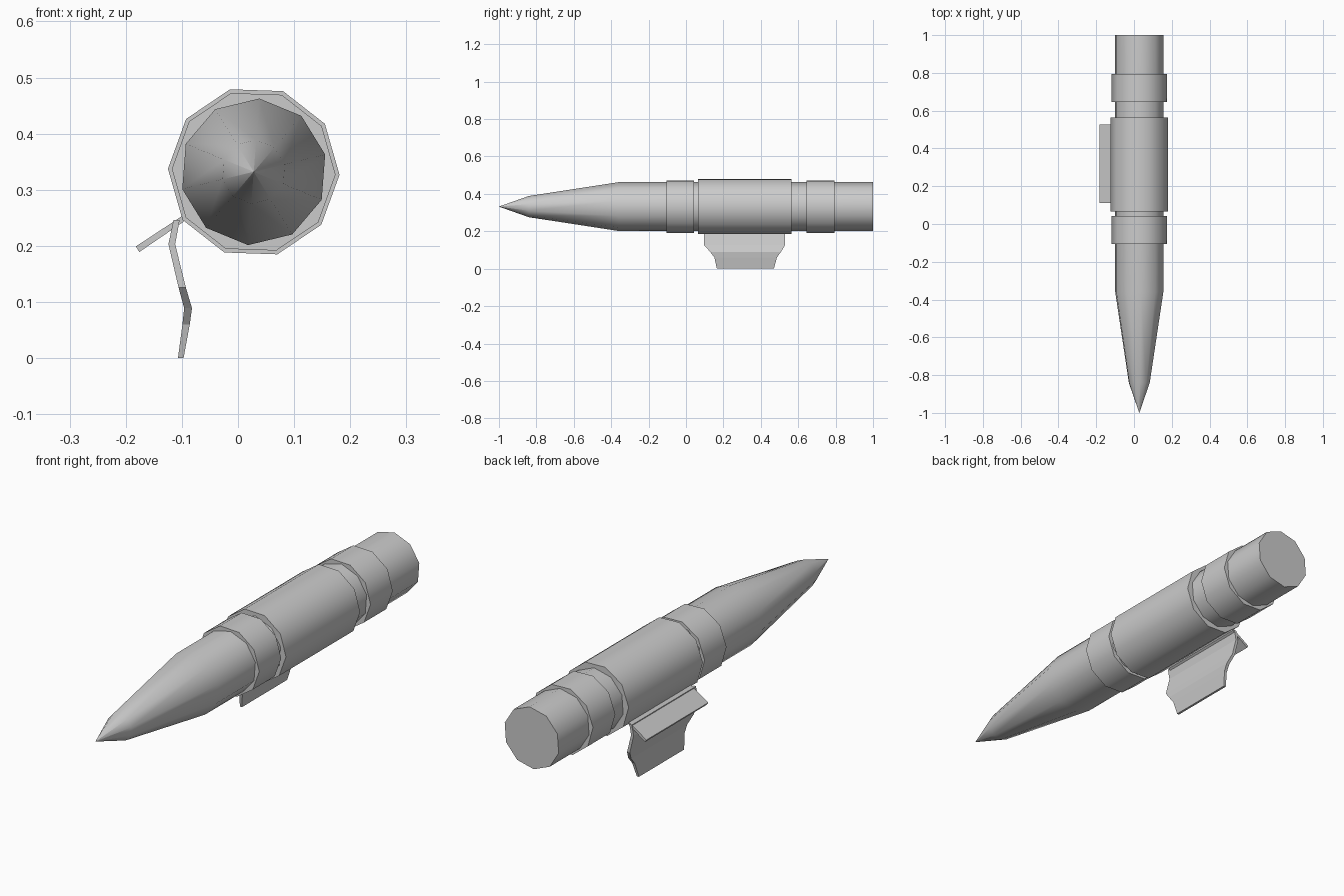
import bpy, bmesh
from math import cos, sin, pi, radians

if "Cube" in bpy.data.objects:
    bpy.data.objects.remove(bpy.data.objects["Cube"])

CX, CZ, SIDES = 0.028, 0.332, 10


def finish(name, bm, smooth=None):
    bmesh.ops.recalc_face_normals(bm, faces=bm.faces)
    me = bpy.data.meshes.new(name)
    bm.to_mesh(me)
    bm.free()
    ob = bpy.data.objects.new(name, me)
    bpy.context.collection.objects.link(ob)
    if smooth:
        bpy.ops.object.select_all(action='DESELECT')
        ob.select_set(True)
        bpy.context.view_layer.objects.active = ob
        bpy.ops.object.shade_smooth_by_angle(angle=radians(smooth))
    return ob


def skin(name, rings, smooth=None):
    """Bridge matching closed rings of points and cap both ends."""
    bm = bmesh.new()
    loops = [[bm.verts.new(p) for p in r] for r in rings]
    for a, b in zip(loops, loops[1:]):
        n = len(a)
        for i in range(n):
            j = (i + 1) % n
            bm.faces.new((a[i], a[j], b[j], b[i]))
    bm.faces.new(loops[0])
    bm.faces.new(loops[-1])
    bmesh.ops.remove_doubles(bm, verts=bm.verts, dist=1e-5)
    return finish(name, bm, smooth)


def ring(y, r, start):
    return [(CX + r * cos(radians(start) + 2 * pi * i / SIDES), y,
             CZ + r * sin(radians(start) + 2 * pi * i / SIDES)) for i in range(SIDES)]


# Main tube with tapered nose and pointed tip
skin("body", [ring(y, r, 13.6) for y, r in
              [(-1, 0.0003), (-0.84, 0.057), (-0.36, 0.131), (1, 0.131)]], 45)

# Collars around the tube
for name, y0, y1, r in [("front_band", -0.105, 0.043, 0.146),
                        ("middle_sleeve", 0.065, 0.565, 0.153),
                        ("rear_band", 0.645, 0.795, 0.146)]:
    skin(name, [ring(y0, r, -2), ring(y1, r, -2)], 45)

# Bent hanging grip: (left x, right x, z, front y, back y) per row
grip = [(-0.115, -0.104, 0.246, 0.097, 0.53),
        (-0.124, -0.112, 0.203, 0.097, 0.53),
        (-0.106, -0.093, 0.126, 0.097, 0.53),
        (-0.096, -0.082, 0.089, 0.13, 0.507),
        (-0.099, -0.086, 0.06, 0.152, 0.486),
        (-0.107, -0.097, 0.0, 0.165, 0.47)]
skin("grip", [[(a, f, z), (b, f, z), (b, k, z), (a, k, z)] for a, b, z, f, k in grip])

# Slanted flap beside the grip
flap = [(-0.100, 0.253), (-0.182, 0.199), (-0.176, 0.189), (-0.097, 0.243)]
skin("flap", [[(x, y, z) for x, z in flap] for y in (0.11, 0.527)])
